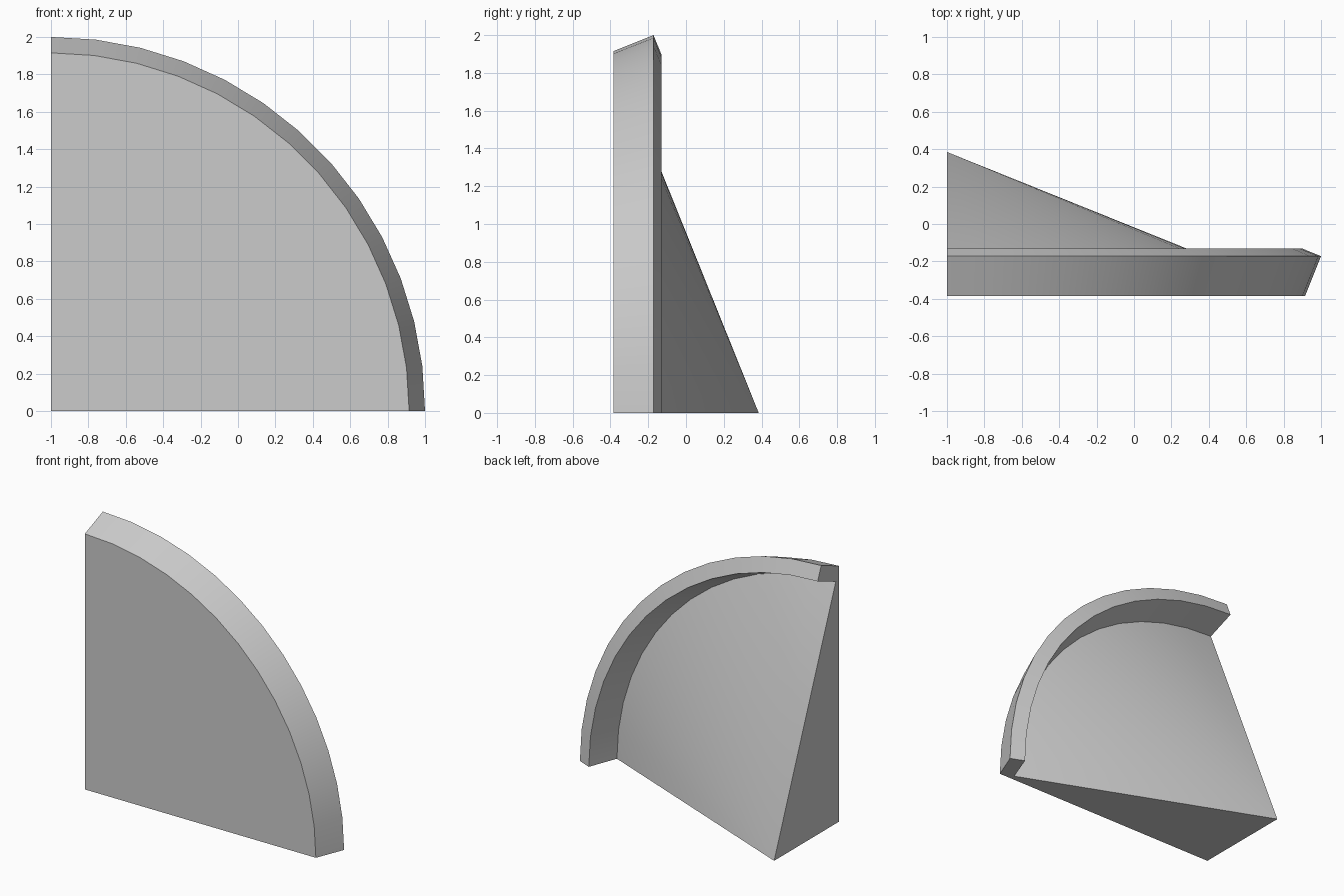
import bpy, bmesh
from math import sin, cos, pi

cube = bpy.data.objects.get("Cube")
if cube:
    bpy.data.objects.remove(cube)

# Single flat colour
grey = bpy.data.materials.new("light_grey")
grey.use_nodes = True
colour = (0.6, 0.6, 0.6, 1)
grey.diffuse_color = colour
grey.node_tree.nodes["Principled BSDF"].inputs["Base Color"].default_value = colour

SEGMENTS = 13
AXIS_X = -1.0
FRONT_Y, APEX_Y = -0.385, 0.385

# Radius and depth of the rim: front edge, widest edge, back lip, groove bottom
profile = [(1.915, FRONT_Y), (2.0, -0.172), (1.897, -0.13), (1.815, -0.346)]

bm = bmesh.new()
front_centre = bm.verts.new((AXIS_X, FRONT_Y, 0))
apex = bm.verts.new((AXIS_X, APEX_Y, 0))

# Quarter turn of the profile around the front-to-back axis
rings = []
for i in range(SEGMENTS + 1):
    a = pi / 2 * i / SEGMENTS
    rings.append([bm.verts.new((AXIS_X + r * cos(a), y, r * sin(a))) for r, y in profile])

# Rim walls and the cone behind
for p, q in zip(rings, rings[1:]):
    for k in range(len(profile) - 1):
        bm.faces.new((p[k], q[k], q[k + 1], p[k + 1]))
    bm.faces.new((p[-1], q[-1], apex))

# Flat front and the two straight cut sides
bm.faces.new([front_centre] + [ring[0] for ring in rings])
for ring in (rings[0], rings[-1]):
    bm.faces.new([front_centre] + ring + [apex])

bmesh.ops.recalc_face_normals(bm, faces=bm.faces)
mesh = bpy.data.meshes.new("quarter_dish")
bm.to_mesh(mesh)
bm.free()
mesh.materials.append(grey)

dish = bpy.data.objects.new("quarter_dish", mesh)
bpy.context.collection.objects.link(dish)
bpy.ops.object.select_all(action="DESELECT")
dish.select_set(True)
bpy.context.view_layer.objects.active = dish
bpy.ops.object.shade_smooth_by_angle(angle=pi / 6)
